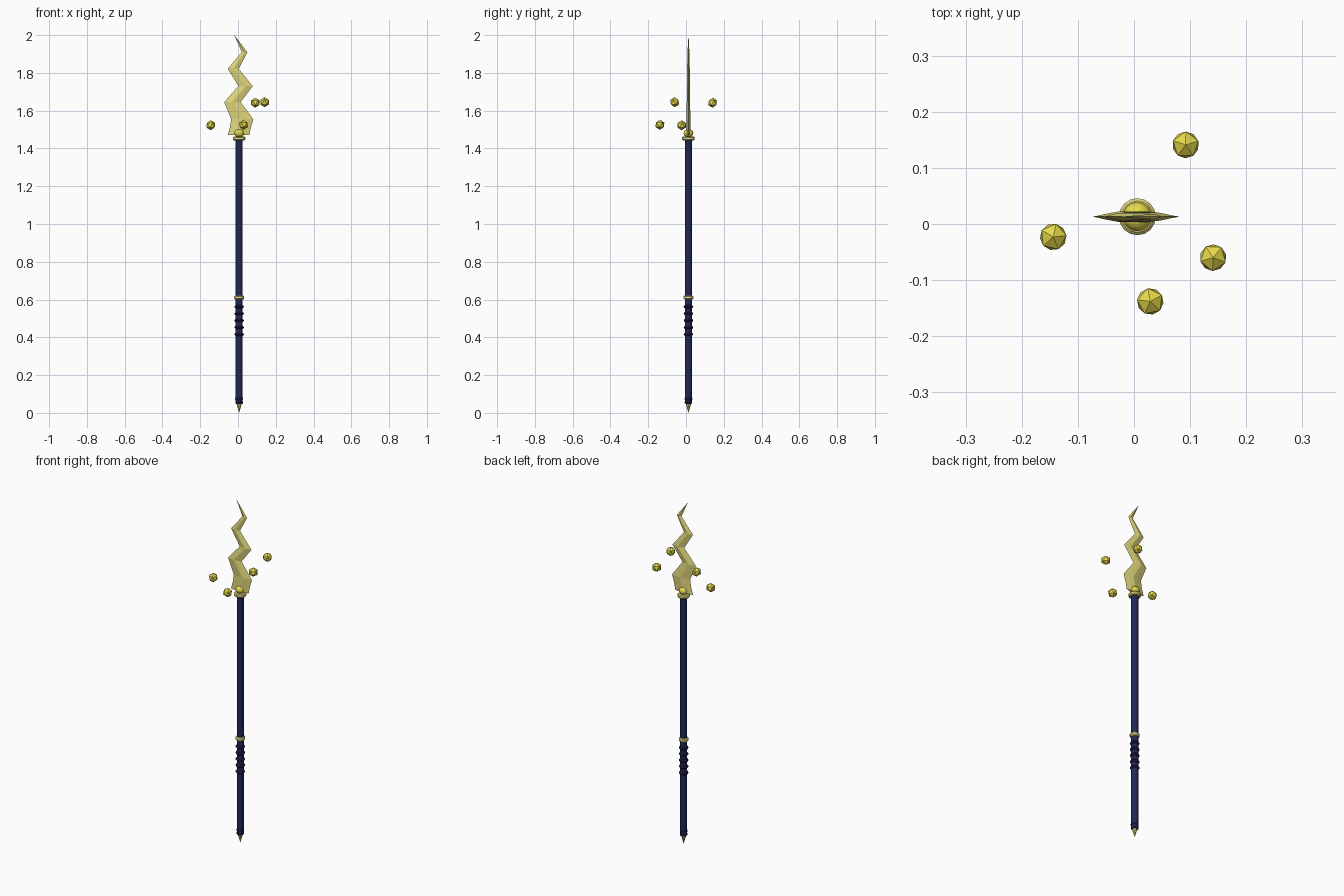
import bpy, bmesh, math

if "Cube" in bpy.data.objects:
    bpy.data.objects.remove(bpy.data.objects["Cube"])

CX, CY = 0.006, 0.013   # staff axis


def mat(name, rgb):
    m = bpy.data.materials.new(name)
    m.diffuse_color = (*rgb, 1)
    m.use_nodes = True
    m.node_tree.nodes["Principled BSDF"].inputs["Base Color"].default_value = m.diffuse_color
    return m


NAVY = mat("navy", (0.015, 0.02, 0.10))
DARK = mat("dark_wrap", (0.01, 0.01, 0.045))
GOLD = mat("gold", (0.80, 0.70, 0.07))
PALE = mat("pale_gold", (0.75, 0.67, 0.20))


def finish(bm, name, material, smooth=False):
    bmesh.ops.recalc_face_normals(bm, faces=bm.faces)
    me = bpy.data.meshes.new(name)
    bm.to_mesh(me)
    bm.free()
    me.materials.append(material)
    ob = bpy.data.objects.new(name, me)
    bpy.context.collection.objects.link(ob)
    if smooth:
        bpy.context.view_layer.objects.active = ob
        ob.select_set(True)
        bpy.ops.object.shade_smooth_by_angle(angle=math.radians(35))
        ob.select_set(False)
    return ob


def lathe(name, profile, material, sides=16):
    """Closed solid from (radius, z) points around the staff axis."""
    bm = bmesh.new()
    rings = []
    for r, z in profile:
        rings.append([bm.verts.new((CX + r * math.cos(2 * math.pi * i / sides),
                                    CY + r * math.sin(2 * math.pi * i / sides), z))
                      for i in range(sides)])
    for a, b in zip(rings, rings[1:]):
        for i in range(sides):
            j = (i + 1) % sides
            bm.faces.new((a[i], a[j], b[j], b[i]))
    bm.faces.new(rings[0])
    bm.faces.new(rings[-1])
    bmesh.ops.remove_doubles(bm, verts=bm.verts, dist=1e-5)
    return finish(bm, name, material, True)


def band(name, z, r, h, material):
    b = h * 0.25
    lathe(name, [(r - b, z - h / 2), (r, z - h / 2 + b), (r, z + h / 2 - b),
                 (r - b, z + h / 2)], material)


# shaft, spike and butt fitting
lathe("shaft", [(0.0185, 0.05), (0.0185, 1.46)], NAVY)
lathe("butt_spike", [(0.0002, 0.0), (0.016, 0.055)], PALE, 8)
band("butt_ring_lower", 0.055, 0.020, 0.014, NAVY)
band("butt_ring_upper", 0.075, 0.021, 0.014, NAVY)

# ribbed grip
for k in range(5):
    z = 0.416 + k * 0.0365
    lathe(f"grip_rib_{k + 1}", [(0.017, z - 0.009), (0.022, z - 0.006), (0.0255, z),
                                (0.022, z + 0.006), (0.017, z + 0.009)], DARK)

# gold collars and the knob under the blade
band("grip_collar", 0.611, 0.026, 0.022, PALE)
band("head_collar", 1.452, 0.033, 0.020, PALE)
lathe("head_knob", [(max(0.0002, 0.026 * math.cos(a)), 1.481 + 0.022 * math.sin(a))
                    for a in (math.pi * (i / 8 - 0.5) for i in range(9))], GOLD)

# zigzag blade: (z, left edge, right edge, half thickness)
levels = [(1.47, -0.055, 0.060, 0.010), (1.51, -0.043, 0.068, 0.010),
          (1.555, -0.036, 0.081, 0.010), (1.645, -0.073, 0.014, 0.009),
          (1.73, 0.002, 0.078, 0.008), (1.822, -0.054, 0.004, 0.007),
          (1.91, 0.020, 0.050, 0.005), (2.0, -0.0205, -0.0195, 0.0003)]
bm = bmesh.new()
loops = []
for z, l, r, t in levels:
    w = r - l
    pts = [(l, 0), (l + 0.28 * w, -0.6 * t), (l + 0.5 * w, -t), (l + 0.72 * w, -0.6 * t),
           (r, 0), (l + 0.72 * w, 0.6 * t), (l + 0.5 * w, t), (l + 0.28 * w, 0.6 * t)]
    loops.append([bm.verts.new((x, CY + y, z)) for x, y in pts])
for a, b in zip(loops, loops[1:]):
    for i in range(8):
        j = (i + 1) % 8
        bm.faces.new((a[i], a[j], b[j], b[i]))
bm.faces.new(loops[0])
bm.faces.new(loops[-1])
finish(bm, "zigzag_blade", PALE)

# floating faceted nuggets
nuggets = [(0.092, 0.141, 1.642, 0.3), (0.141, -0.060, 1.645, 0.9),
           (0.029, -0.138, 1.525, 0.5), (-0.144, -0.023, 1.523, 0.1)]
for n, (x, y, z, turn) in enumerate(nuggets):
    bm = bmesh.new()
    bmesh.ops.create_icosphere(bm, subdivisions=1, radius=0.0265)
    ob = finish(bm, f"floating_nugget_{n + 1}", GOLD)
    ob.location = (x, y, z)
    ob.rotation_euler = (0, 0, turn)
